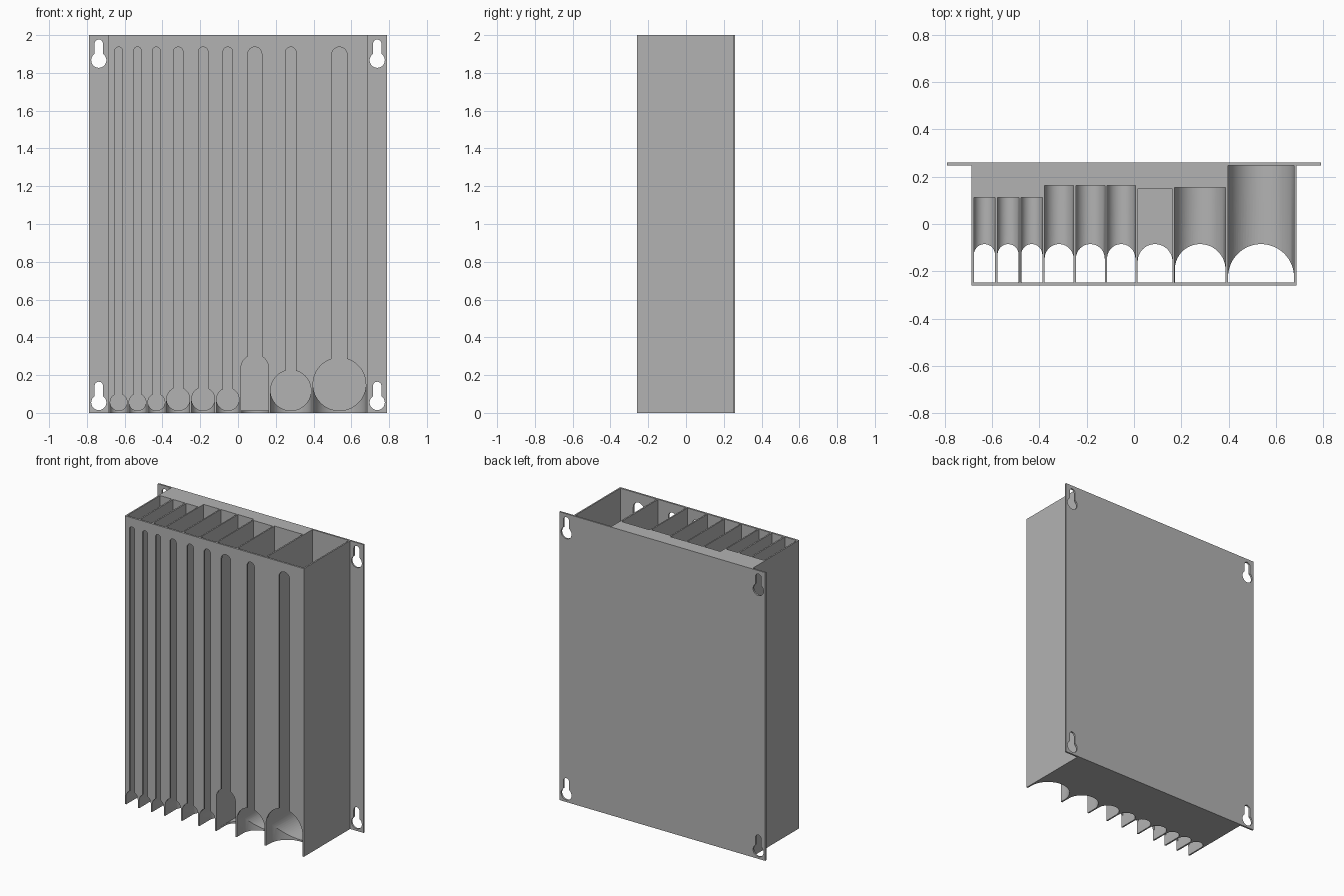
import bpy, bmesh, math
from mathutils import Vector

if "Cube" in bpy.data.objects:
    bpy.data.objects.remove(bpy.data.objects["Cube"])

grey = bpy.data.materials.new("plain grey")
grey.diffuse_color = (0.45, 0.45, 0.45, 1)
grey.use_nodes = True
grey.node_tree.nodes["Principled BSDF"].inputs["Base Color"].default_value = grey.diffuse_color


def prism(name, pts, axis, lo, hi):
    """Extrude a closed 2D outline: axis 'y' uses (x, z) points, axis 'z' uses (x, y)."""
    def place(p, t):
        return Vector((p[0], t, p[1])) if axis == "y" else Vector((p[0], p[1], t))
    bm = bmesh.new()
    a = [bm.verts.new(place(p, lo)) for p in pts]
    b = [bm.verts.new(place(p, hi)) for p in pts]
    bm.faces.new(a)
    bm.faces.new(b[::-1])
    n = len(pts)
    for i in range(n):
        j = (i + 1) % n
        bm.faces.new((a[i], b[i], b[j], a[j]))
    bmesh.ops.recalc_face_normals(bm, faces=bm.faces)
    mesh = bpy.data.meshes.new(name)
    bm.to_mesh(mesh)
    bm.free()
    mesh.materials.append(grey)
    ob = bpy.data.objects.new(name, mesh)
    bpy.context.collection.objects.link(ob)
    return ob


def combine(target, tool, operation):
    """Apply a boolean and remove the tool."""
    mod = target.modifiers.new("shape", "BOOLEAN")
    mod.operation, mod.solver, mod.object = operation, "EXACT", tool
    bpy.context.view_layer.objects.active = target
    bpy.ops.object.modifier_apply(modifier=mod.name)
    bpy.data.objects.remove(tool)


def rect(x0, x1, v0, v1):
    return [(x0, v0), (x1, v0), (x1, v1), (x0, v1)]


def arc(cx, cv, r, a0, a1, n=32):
    return [(cx + r * math.cos(math.radians(a0 + (a1 - a0) * i / n)),
             cv + r * math.sin(math.radians(a0 + (a1 - a0) * i / n))) for i in range(n + 1)]


def slot_top(cx, cv, r, w, top):
    """Right to left outline: quarter of a circle, narrow slot with round end, quarter circle."""
    a = math.degrees(math.acos(w / r))
    return (arc(cx, cv, r, 0, a, 16) + arc(cx, top - w, w, 0, 180, 16)
            + arc(cx, cv, r, 180 - a, 180, 16))


FRONT, INNER, PLATE, BACK = -0.26, -0.247, 0.248, 0.26
FLOOR, ARCH = 0.012, -0.085

# body block with the wall plate fused to its back
holder = prism("dispenser_body", rect(-0.687, 0.687, 0, 2), "y", FRONT, 0.254)
combine(holder, prism("wall_plate", rect(-0.79, 0.79, 0, 2), "y", PLATE, BACK), "UNION")

# channels: left, right, back depth, slot half width, centre height of front opening
small, medium = (0.113, 0.02), (0.163, 0.025)
channels = [
    (-0.677, -0.587, *small, None), (-0.577, -0.487, *small, None),
    (-0.477, -0.387, *small, None), (-0.378, -0.255, *medium, None),
    (-0.246, -0.123, *medium, None), (-0.114, 0.006, *medium, None),
    (0.015, 0.163, 0.147, 0.037, 0.236), (0.172, 0.387, 0.155, 0.028, None),
    (0.397, 0.677, PLATE, 0.041, None)]

for x0, x1, back, w, square in channels:
    cx, r = (x0 + x1) / 2, (x1 - x0) / 2
    cz = square or FLOOR + r
    # storage channel, round or flat at the bottom
    if square:
        outline = rect(x0, x1, FLOOR, 2.1)
    else:
        outline = arc(cx, cz, r, 180, 360) + [(x1, 2.1), (x0, 2.1)]
    combine(holder, prism("channel_cut", outline, "y", INNER, back), "DIFFERENCE")
    # front opening with its long view slot
    e = r - 0.0006
    outline = [(cx - e, -0.1), (cx + e, -0.1)] + slot_top(cx, cz, e, w, 1.937)
    combine(holder, prism("front_cut", outline, "y", -0.3, INNER + 0.002), "DIFFERENCE")
    # finger arch through the floor
    outline = [(cx - e, -0.28), (cx + e, -0.28)] + arc(cx, ARCH - e, e, 0, 180)
    combine(holder, prism("arch_cut", outline, "z", -0.1, cz - 0.001), "DIFFERENCE")

# keyhole hangers in the four plate corners
for x in (-0.737, 0.737):
    for z in (0.055, 1.867):
        outline = arc(x, z, 0.04, 180, 360) + slot_top(x, z, 0.04, 0.022, z + 0.11)[1:-1]
        combine(holder, prism("keyhole_cut", outline, "y", 0.2, 0.3), "DIFFERENCE")

# smooth the curved walls and keep edges sharp
bpy.ops.object.select_all(action="DESELECT")
holder.select_set(True)
bpy.context.view_layer.objects.active = holder
bpy.ops.object.shade_smooth_by_angle(angle=math.radians(30))
